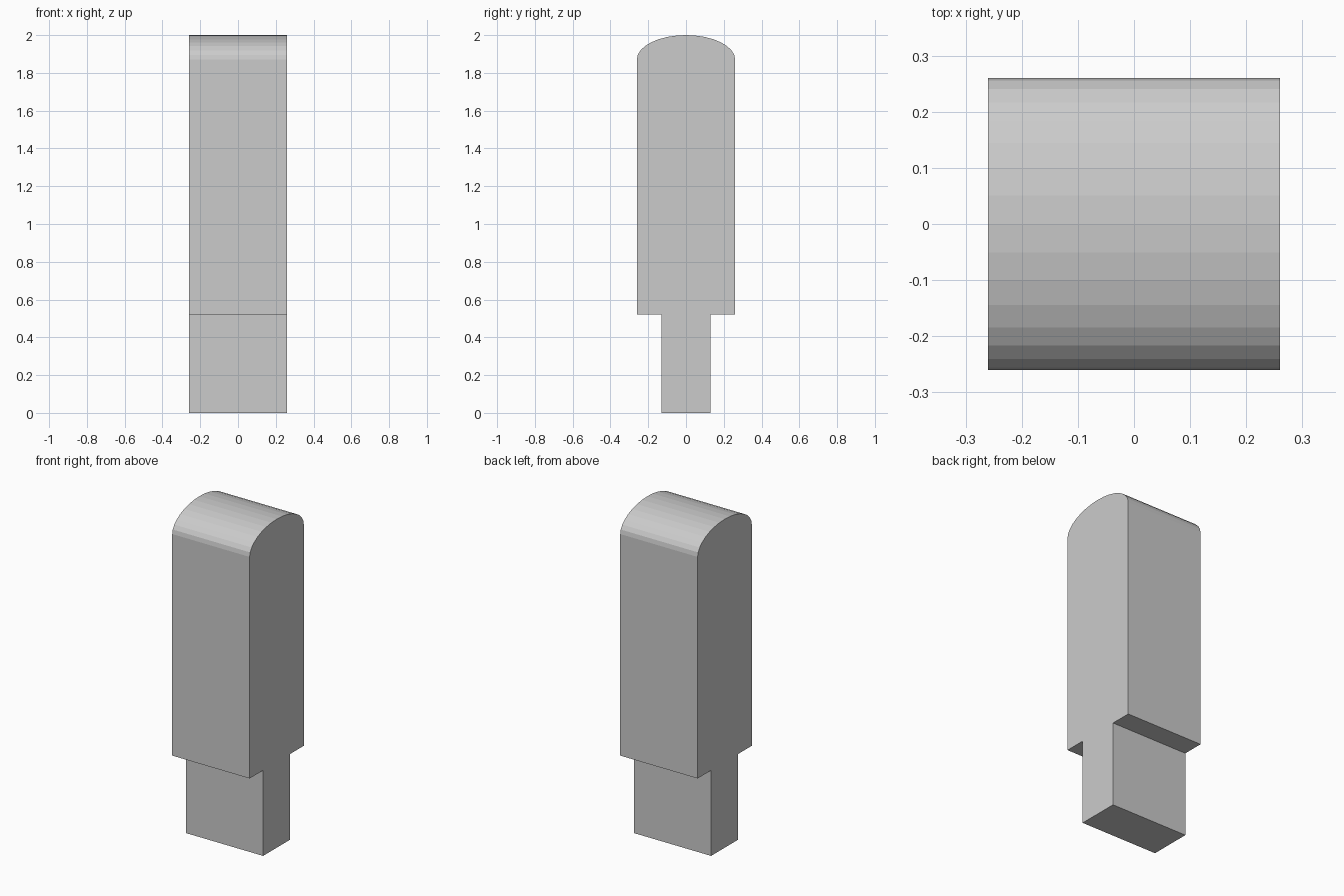
import bpy
import bmesh
from math import sin, cos, pi

if "Cube" in bpy.data.objects:
    bpy.data.objects.remove(bpy.data.objects["Cube"], do_unlink=True)

HALF = 0.2605        # half width and half depth of the body
TANG = HALF / 2      # half depth of the narrow foot
SHOULDER = HALF * 2  # height of the step
RISE = HALF / 2      # height of the domed top
SEGMENTS = 16

grey = bpy.data.materials.new("plain grey")
grey.use_nodes = True
colour = (0.6, 0.6, 0.6, 1)
grey.diffuse_color = colour
grey.node_tree.nodes["Principled BSDF"].inputs["Base Color"].default_value = colour

# Side profile: narrow foot, square shoulders, elliptical top
profile = [(-TANG, SHOULDER), (-TANG, 0), (TANG, 0), (TANG, SHOULDER), (HALF, SHOULDER)]
for i in range(SEGMENTS + 1):
    a = pi * i / SEGMENTS
    profile.append((HALF * cos(a), 2 - RISE + RISE * sin(a)))
profile.append((-HALF, SHOULDER))

# Extrude the profile across the width
bm = bmesh.new()
side = bm.faces.new([bm.verts.new((-HALF, y, z)) for y, z in profile])
swept = bmesh.ops.extrude_face_region(bm, geom=[side])["geom"]
moved = [v for v in swept if isinstance(v, bmesh.types.BMVert)]
bmesh.ops.translate(bm, verts=moved, vec=(2 * HALF, 0, 0))
bmesh.ops.recalc_face_normals(bm, faces=bm.faces)

mesh = bpy.data.meshes.new("domed_peg")
bm.to_mesh(mesh)
bm.free()
mesh.materials.append(grey)
peg = bpy.data.objects.new("domed_peg", mesh)
bpy.context.collection.objects.link(peg)
